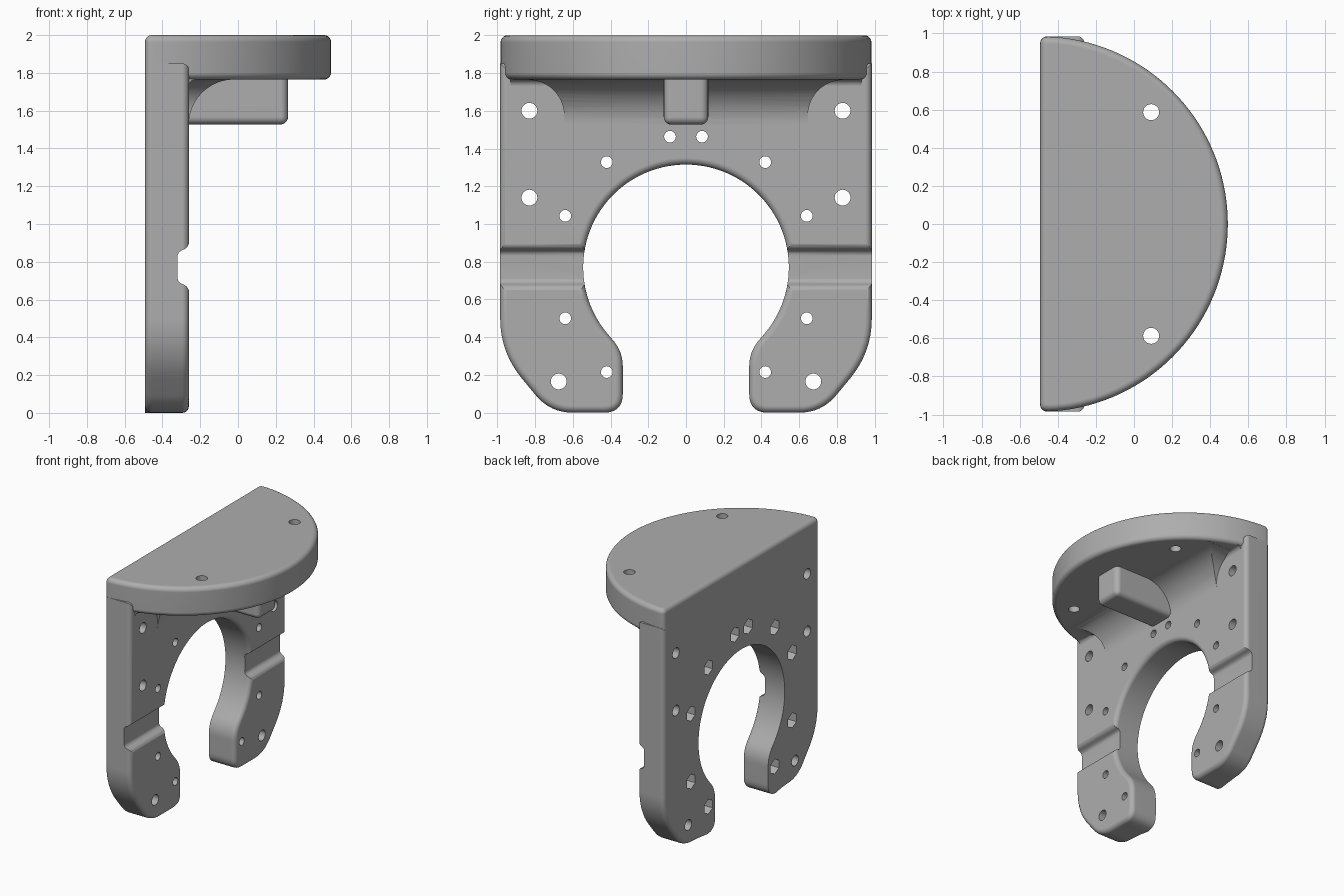
import bpy, bmesh, math
from mathutils import Vector

if "Cube" in bpy.data.objects:
    bpy.data.objects.remove(bpy.data.objects["Cube"], do_unlink=True)

BACK, FACE, SIDE = -0.4925, -0.26, 0.985   # wall back, wall front, half width
UNDER, TOP, EDGE = 1.765, 2.0, 0.036       # flange underside, top, edge radius
RING_Z, RING_R = 0.77, 0.545

grey = bpy.data.materials.new("plain grey")
grey.use_nodes = True
grey.diffuse_color = (0.42, 0.42, 0.42, 1)
grey.node_tree.nodes["Principled BSDF"].inputs["Base Color"].default_value = grey.diffuse_color


def make_object(name, bm):
    bmesh.ops.recalc_face_normals(bm, faces=bm.faces)
    mesh = bpy.data.meshes.new(name)
    bm.to_mesh(mesh)
    bm.free()
    mesh.materials.append(grey)
    obj = bpy.data.objects.new(name, mesh)
    bpy.context.collection.objects.link(obj)
    return obj


def rounded(corners, steps=8):
    """Open path; each corner (u, v, t) is rounded with tangent length t."""
    out = []
    for i, (u, v, t) in enumerate(corners):
        p = Vector((u, v))
        if t == 0:
            out.append(p)
            continue
        a = p + (Vector(corners[i - 1][:2]) - p).normalized() * t
        b = p + (Vector(corners[i + 1][:2]) - p).normalized() * t
        for k in range(steps + 1):
            s = k / steps
            out.append(a * (1 - s) ** 2 + p * 2 * s * (1 - s) + b * s * s)
    return out


def inset_directions(pts):
    n = len(pts)
    area = sum(pts[i - 1].cross(pts[i]) for i in range(n))
    sign = 1 if area > 0 else -1
    dirs = []
    for i in range(n):
        d1 = (pts[i] - pts[i - 1]).normalized()
        d2 = (pts[(i + 1) % n] - pts[i]).normalized()
        n1, n2 = Vector((-d1.y, d1.x)), Vector((-d2.y, d2.x))
        dirs.append((n1 + n2) * sign / (1 + n1.dot(n2)))
    return dirs


def loft(bm, pts, lo, hi, place, edge=0.0, low_weight=lambda p: 1):
    """Extrude an outline from lo to hi with rounded rims."""
    layers = [(lo, 0, 1), (hi, 0, 1)]
    if edge:
        arc = [math.pi / 2 * k / 5 for k in range(6)]
        low = [(lo + edge * (1 - math.cos(a)), edge * (1 - math.sin(a)), 0) for a in arc]
        high = [(hi - edge * (1 - math.cos(a)), edge * (1 - math.sin(a)), 1) for a in reversed(arc)]
        layers = low + high
    dirs = inset_directions(pts)
    rings = []
    for h, d, upper in layers:
        rings.append([bm.verts.new(place(*(p + q * d * (1 if upper else low_weight(p))), h))
                      for p, q in zip(pts, dirs)])
    n = len(pts)
    for r, s in zip(rings, rings[1:]):
        for i in range(n):
            bm.faces.new((r[i - 1], r[i], s[i], s[i - 1]))
    bm.faces.new(rings[0])
    bm.faces.new(rings[-1])


along_x = lambda u, v, h: (h, u, v)
along_y = lambda u, v, h: (u, h, v)
along_z = lambda u, v, h: (u, v, h)


def drill(bm, u, v, r, lo, hi, place, sides=24):
    pts = [Vector((u + r * math.sin(math.tau * k / sides), v + r * math.cos(math.tau * k / sides)))
           for k in range(sides)]
    loft(bm, pts, lo, hi, place)


def combine(target, other, operation):
    mod = target.modifiers.new(operation, 'BOOLEAN')
    mod.operation, mod.solver, mod.object = operation, 'EXACT', other
    bpy.ops.object.select_all(action='DESELECT')
    bpy.context.view_layer.objects.active = target
    target.select_set(True)
    bpy.ops.object.modifier_apply(modifier=mod.name)
    bpy.data.objects.remove(other, do_unlink=True)


# Wall with the round opening and two feet
ring = [Vector((RING_R * math.sin(a), RING_Z + RING_R * math.cos(a)))
        for a in (math.radians(131) * k / 40 for k in range(41))]
foot = rounded([(*ring[-1], 0), (0.335, 0.324, 0.08), (0.335, 0, 0.1), (0.72, 0, 0.12),
                (SIDE, 0.32, 0.18), (SIDE, 1.85, 0)])
half = ring + foot[1:]
outline = half + [Vector((-p.x, p.y)) for p in reversed(half[1:])]


def back_rim(p):
    if (p - Vector((0, RING_Z))).length < RING_R + 0.01:
        return 0
    return min(1, max(0, (abs(p.x) - 0.44) / 0.15))


bm = bmesh.new()
loft(bm, outline, BACK, FACE, along_x, EDGE, back_rim)
bracket = make_object("bracket", bm)

# Half-round top flange
arc = [Vector((BACK + SIDE * math.sin(a), -SIDE * math.cos(a)))
       for a in (math.pi * k / 72 for k in range(2, 71))]
corner = rounded([(*arc[-1], 0), (BACK, SIDE, 0.045), (BACK, -SIDE, 0.045), (*arc[0], 0)])
bm = bmesh.new()
loft(bm, arc + corner[1:-1], UNDER, TOP, along_z, EDGE, lambda p: 0 if p.x < -0.4 else 1)
flange = make_object("top_flange", bm)


def fillet(name, radius, half_width):
    cx, cz = FACE + radius, UNDER - radius
    pts = [Vector((cx - radius * math.cos(a), cz + radius * math.sin(a)))
           for a in (math.pi / 2 * k / 12 for k in range(13))]
    pts += [Vector((cx, UNDER + 0.04)), Vector((FACE - 0.05, UNDER + 0.04)), Vector((FACE - 0.05, cz))]
    b = bmesh.new()
    loft(b, pts, -half_width, half_width, along_y)
    return make_object(name, b)


# Large fillet under the flange, scooped out beside the upper screw holes
main_fillet = fillet("main_fillet", 0.238, 0.835)
bm = bmesh.new()
for s in (-1, 1):
    drill(bm, s * 0.835, 1.575, 0.189, FACE - 0.1, 0.3, along_x, 48)
combine(main_fillet, make_object("scoop_cutter", bm), 'DIFFERENCE')
small_fillet = fillet("small_fillet", 0.035, 0.93)

# Central rib
bm = bmesh.new()
bmesh.ops.create_cube(bm, size=1)
for v in bm.verts:
    v.co = (-0.32 if v.co.x < 0 else 0.265, v.co.y * 0.236, 1.527 if v.co.z < 0 else 1.85)
rims = [e for e in bm.edges if all(v.co.x > 0 for v in e.verts) or all(v.co.z < 1.6 for v in e.verts)]
bmesh.ops.bevel(bm, geom=rims, offset=0.04, segments=5, profile=0.5, affect='EDGES')
rib = make_object("rib", bm)

for part in (flange, main_fillet, small_fillet, rib):
    combine(bracket, part, 'UNION')

# Horizontal groove with softened lips
lip = [(-0.32, 0.06), (-0.314, 0.077), (-0.30, 0.088), (-0.284, 0.094),
       (-0.271, 0.103), (-0.262, 0.118), (-0.258, 0.13), (-0.2, 0.15)]
groove = [Vector((x, 0.772 + d)) for x, d in lip] + [Vector((x, 0.772 - d)) for x, d in reversed(lip)]
bm = bmesh.new()
loft(bm, groove, -1.2, 1.2, along_y)
combine(bracket, make_object("groove_cutter", bm), 'DIFFERENCE')

# Screw holes, and hexagonal nut pockets in the back
bm = bmesh.new()
for s in (-1, 1):
    for y, z in ((0.83, 1.6), (0.83, 1.14), (0.675, 0.165)):
        drill(bm, s * y, z, 0.042, -0.6, -0.2, along_x)
    drill(bm, 0.09, s * 0.587, 0.042, 1.6, 2.1, along_z)
small_holes = ((0.085, 1.463), (0.42, 1.328), (0.64, 1.043), (0.64, 0.5), (0.42, 0.215))
for s in (-1, 1):
    for y, z in small_holes:
        drill(bm, s * y, z, 0.031, -0.45, -0.15, along_x)
combine(bracket, make_object("hole_cutter", bm), 'DIFFERENCE')
bm = bmesh.new()
for s in (-1, 1):
    for y, z in small_holes:
        drill(bm, s * y, z, 0.06, -0.6, -0.38, along_x, 6)
combine(bracket, make_object("nut_pocket_cutter", bm), 'DIFFERENCE')

# Smooth shading with crisp edges
bpy.ops.object.select_all(action='DESELECT')
bracket.select_set(True)
bpy.context.view_layer.objects.active = bracket
bpy.ops.object.shade_smooth_by_angle(angle=math.radians(35))
normals = bracket.modifiers.new("weighted_normals", 'WEIGHTED_NORMAL')
normals.keep_sharp = True
